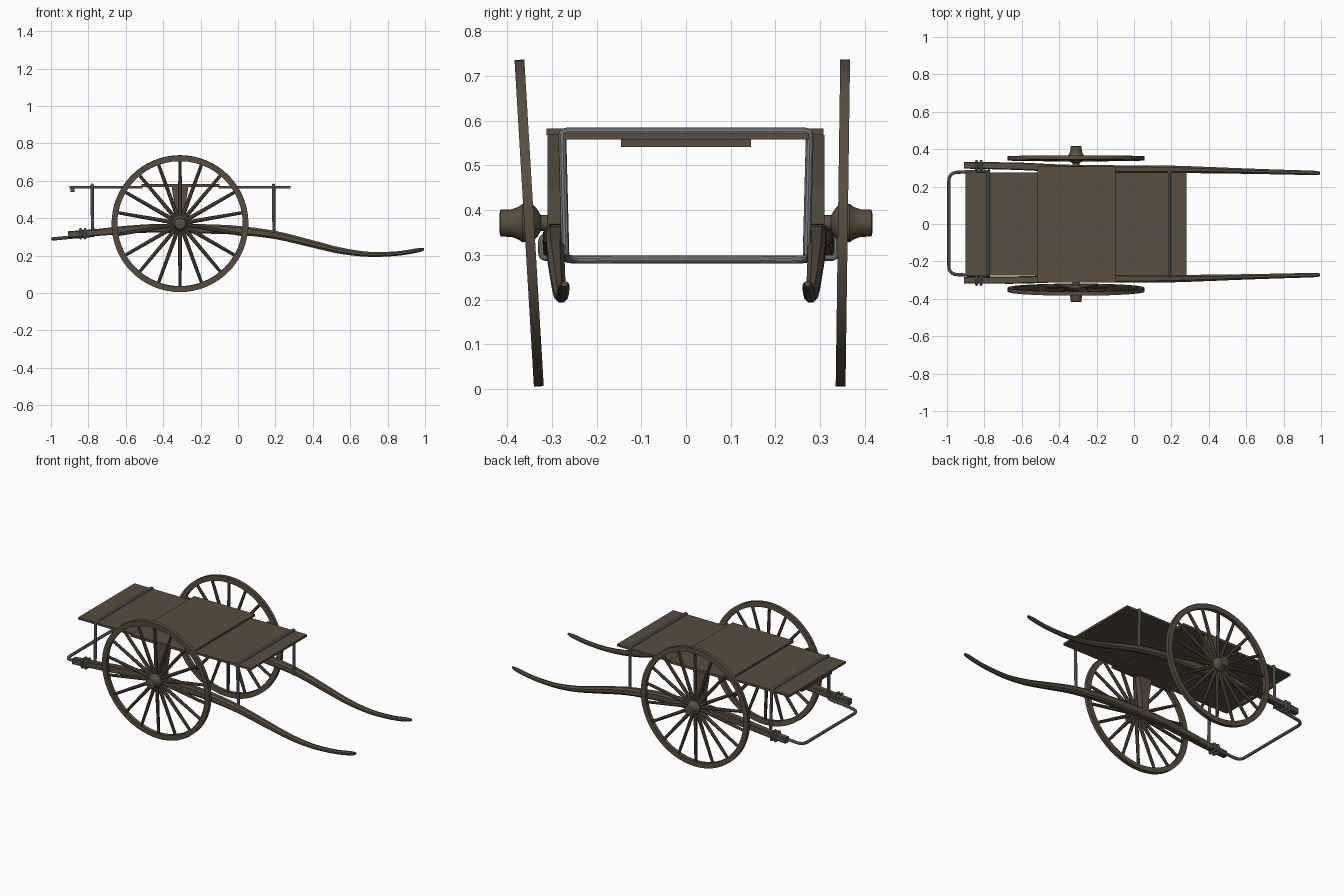
import bpy, bmesh, math
from mathutils import Vector, Matrix

if "Cube" in bpy.data.objects:
    bpy.data.objects.remove(bpy.data.objects["Cube"])


def material(name, color):
    m = bpy.data.materials.new(name)
    m.diffuse_color = (*color, 1)
    m.use_nodes = True
    m.node_tree.nodes["Principled BSDF"].inputs["Base Color"].default_value = m.diffuse_color
    return m


WOOD = material("dark_wood", (0.1, 0.075, 0.05))
IRON = material("iron", (0.2, 0.21, 0.22))


def finish(name, bm, mat=WOOD, smooth=True):
    bmesh.ops.recalc_face_normals(bm, faces=bm.faces[:])
    me = bpy.data.meshes.new(name)
    bm.to_mesh(me)
    bm.free()
    ob = bpy.data.objects.new(name, me)
    bpy.context.collection.objects.link(ob)
    me.materials.append(mat)
    if smooth:
        bpy.context.view_layer.objects.active = ob
        ob.select_set(True)
        bpy.ops.object.shade_smooth_by_angle(angle=math.radians(35))
        ob.select_set(False)
    return ob


def skin(bm, rings, closed=False):
    """Join rings of points into a tube, capped unless closed."""
    vs = [[bm.verts.new(p) for p in r] for r in rings]
    n = len(vs[0])
    for i in range(len(vs) if closed else len(vs) - 1):
        a, b = vs[i], vs[(i + 1) % len(vs)]
        for j in range(n):
            bm.faces.new((a[j], a[(j + 1) % n], b[(j + 1) % n], b[j]))
    if not closed:
        bm.faces.new(vs[0])
        bm.faces.new(vs[-1])


def board(name, x0, x1, y0, y1, z0, z1):
    bm = bmesh.new()
    bmesh.ops.create_cube(bm, size=1, matrix=Matrix.LocRotScale(
        Vector(((x0 + x1) / 2, (y0 + y1) / 2, (z0 + z1) / 2)), None,
        Vector((x1 - x0, y1 - y0, z1 - z0))))
    return finish(name, bm, smooth=False)


def lathe(bm, profile, n, closed=False):
    """Turn (radius, y) points about the y axis."""
    rings = [[(r * math.cos(t), y, r * math.sin(t))
              for t in (2 * math.pi * k / n for k in range(n))] for r, y in profile]
    skin(bm, rings, closed)


def rod(name, pts, radius, fillet=0.02, cyclic=False):
    """Bent iron bar with rounded corners."""
    P = [Vector(p) for p in pts]
    path = []
    for i, p in enumerate(P):
        if not cyclic and i in (0, len(P) - 1):
            path.append(p)
            continue
        a = p + (P[i - 1] - p).normalized() * fillet
        b = p + (P[(i + 1) % len(P)] - p).normalized() * fillet
        for k in range(7):
            t = k / 6
            path.append(a * (1 - t) ** 2 + p * 2 * t * (1 - t) + b * t * t)
    rings = []
    n = len(path)
    normal = None
    for i, p in enumerate(path):
        nxt = path[(i + 1) % n] if cyclic or i < n - 1 else p
        prv = path[i - 1] if cyclic or i > 0 else p
        d = (nxt - prv).normalized()
        if normal is None:
            normal = d.orthogonal()
        normal = (normal - d * normal.dot(d)).normalized()
        side = d.cross(normal)
        rings.append([p + radius * (normal * math.cos(t) + side * math.sin(t))
                      for t in (math.pi * k / 5 for k in range(10))])
    bm = bmesh.new()
    skin(bm, rings, cyclic)
    return finish(name, bm, IRON)


# platform boards and the cleat under the rear edge
board("middle_board", -0.515, -0.1, -0.312, 0.308, 0.568, 0.583)
board("rear_board", -0.9, -0.51, -0.275, 0.275, 0.558, 0.571)
board("front_board", -0.105, 0.28, -0.275, 0.275, 0.558, 0.571)
board("rear_cleat", -0.895, -0.875, -0.145, 0.145, 0.541, 0.559)

# shafts: x, y, z, width, height
SHAFT = [(-0.91, .305, .312, .036, .036), (-0.75, .304, .324, .038, .038),
         (-0.6, .302, .338, .04, .042), (-0.45, .296, .346, .04, .046),
         (-0.31, .292, .345, .042, .05), (-0.15, .292, .342, .042, .05),
         (0.0, .292, .335, .042, .048), (0.2, .292, .31, .04, .044),
         (0.4, .288, .262, .034, .04), (0.55, .284, .226, .03, .034),
         (0.7, .28, .207, .027, .027), (0.85, .276, .211, .025, .024),
         (0.96, .273, .228, .024, .023), (0.995, .272, .235, .014, .012)]


def smooth_path(pts, steps=4):
    V = [Vector(p) for p in pts]
    out = []
    for i in range(len(V) - 1):
        p0, p1, p2, p3 = V[max(i - 1, 0)], V[i], V[i + 1], V[min(i + 2, len(V) - 1)]
        for k in range(steps):
            t = k / steps
            out.append(p1 + ((p2 - p0) * t + (p0 * 2 - p1 * 5 + p2 * 4 - p3) * t * t
                             + (p1 * 3 - p0 - p2 * 3 + p3) * t ** 3) * 0.5)
    return out + [V[-1]]


for side, label, skew in ((-1, "right", -0.005), (1, "left", 0.01)):
    rings = []
    for x, y, z, w, h in smooth_path(SHAFT):
        yc = side * (y + skew * max(0, -x))
        # squared at the back, rounder toward the grip
        c = 0.12 + 0.18 * min(1, max(0, (x + 0.5) / 1.0))
        prof = [(.5, .5 - c), (.5 - c, .5), (c - .5, .5), (-.5, .5 - c),
                (-.5, c - .5), (c - .5, -.5), (.5 - c, -.5), (.5, c - .5)]
        rings.append([(x, yc + u * w, z + v * h) for u, v in prof])
    bm = bmesh.new()
    skin(bm, rings)
    finish(label + "_shaft", bm)

    # tapered post from axle to platform
    bm = bmesh.new()
    y0, y1 = side * 0.27, side * 0.31
    skin(bm, [[(-0.31 - s, y0, z), (-0.31 + s, y0, z), (-0.31 + s, y1, z), (-0.31 - s, y1, z)]
              for s, z in ((0.022, 0.345), (0.026, 0.45), (0.045, 0.568))])
    finish(label + "_post", bm, smooth=False)

    # wheel: rim, spokes and hub around the y axis
    tilt = math.radians(3.4 if side < 0 else 0.8)
    place = Matrix.Translation((-0.31, side * 0.351, 0.371)) @ Matrix.Rotation(
        side * -tilt, 4, 'X')
    bm = bmesh.new()
    lathe(bm, [(0.335, -0.011), (0.366, -0.011), (0.366, 0.011), (0.335, 0.011)], 64, True)
    bm.transform(place)
    finish(label + "_wheel_rim", bm)

    bm = bmesh.new()
    for k in range(18):
        a = 2 * math.pi * (k + 0.5) / 18 + math.pi / 2
        part = bmesh.ops.create_cone(bm, cap_ends=True, segments=8, radius1=0.011,
                                     radius2=0.0085, depth=0.31)
        bmesh.ops.transform(bm, verts=part["verts"], matrix=Matrix.Rotation(a, 4, 'Y')
                            @ Matrix.Translation((0, 0, 0.19)))
    bm.transform(place)
    finish(label + "_wheel_spokes", bm)

    bm = bmesh.new()
    lathe(bm, [(0.018, side * y) if y < 0.33 else (r, side * y) for r, y in
               ((0.018, 0.28), (0.018, 0.325), (0.03, 0.332), (0.041, 0.342), (0.043, 0.366),
                (0.036, 0.376), (0.031, 0.39), (0.03, 0.415), (0.022, 0.417))], 24)
    bm.transform(Matrix.Translation((-0.31, 0, 0.371)))
    finish(label + "_hub", bm)

    # clamps binding the rear bar to the shaft
    yc = side * (0.304 + skew * 0.83)
    for i, x in enumerate((-0.842, -0.818)):
        rod(f"{label}_clamp_{i + 1}", [(x, yc - .024, .293), (x, yc + .024, .293),
            (x, yc + .024, .341), (x, yc - .024, .341)], 0.007, 0.012, True)

# iron hoops over the platform
for name, x, foot in (("rear_hoop", -0.78, 0.285), ("front_hoop", 0.19, 0.27)):
    rod(name, [(x + .003, -foot, .3), (x, -0.277, .576), (x, 0.277, .576),
               (x + .003, foot, .3)], 0.009, 0.012)

# rear bumper bar
rod("rear_bar", [(-0.79, -.276, .306), (-0.88, -.274, .3), (-0.99, -.268, .289),
                 (-0.99, 0, .29), (-0.99, .274, .289), (-0.88, .28, .3),
                 (-0.79, .284, .306)], 0.009, 0.045)
